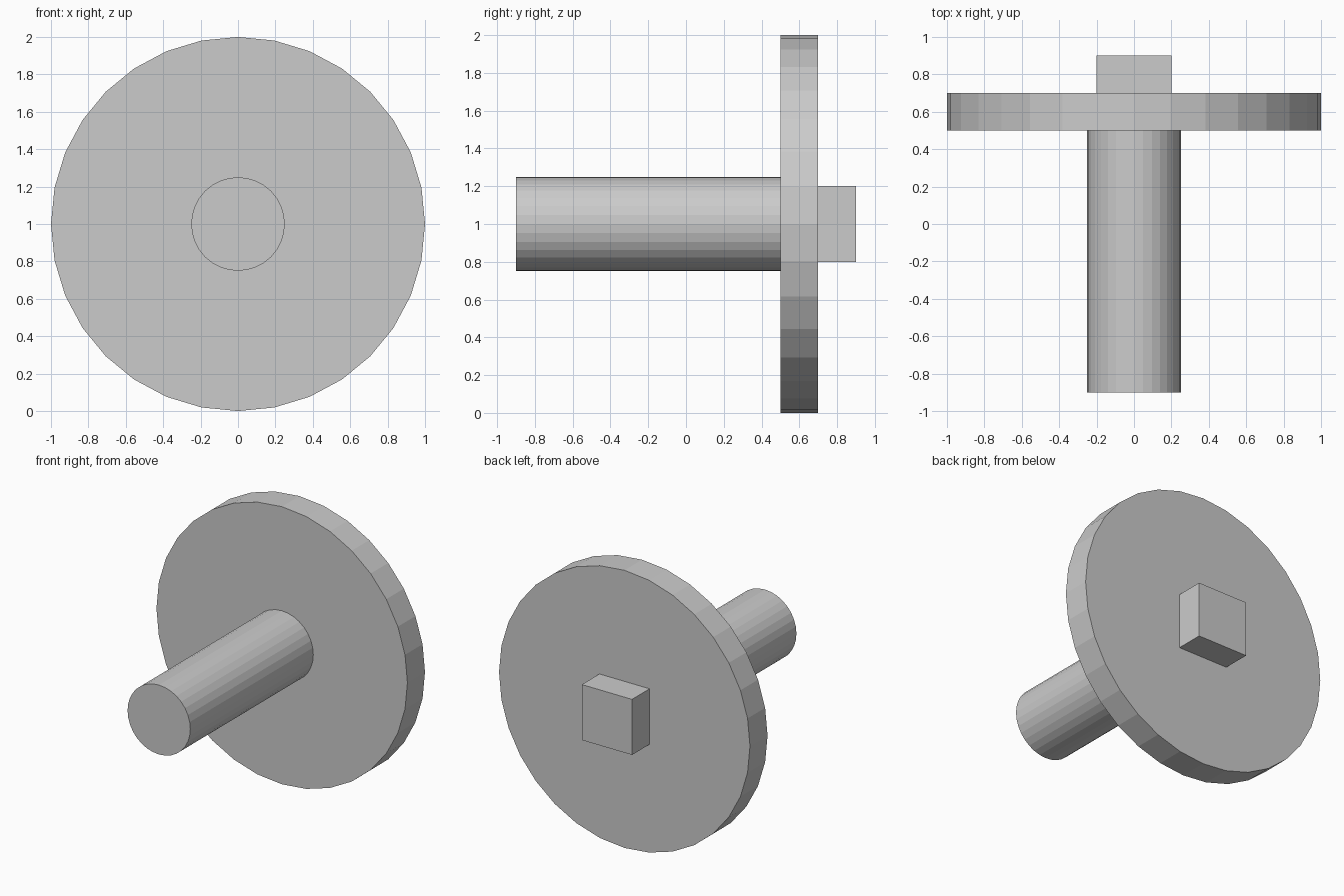
import bpy
from math import pi

# Remove the default object
cube = bpy.data.objects.get("Cube")
if cube:
    bpy.data.objects.remove(cube, do_unlink=True)

# One plain grey for every part
grey = bpy.data.materials.new("plain_grey")
grey.use_nodes = True
colour = (0.6, 0.6, 0.6, 1)
grey.diffuse_color = colour
grey.node_tree.nodes["Principled BSDF"].inputs["Base Color"].default_value = colour

AXIS_Z = 1.0  # height of the common axis


def finish(name):
    part = bpy.context.object
    part.name = name
    part.data.materials.append(grey)
    bpy.ops.object.transform_apply(location=False, rotation=True, scale=True)
    bpy.ops.object.shade_flat()


def round_part(name, radius, y0, y1):
    """Flat-sided cylinder lying along y."""
    bpy.ops.mesh.primitive_cylinder_add(
        vertices=32, radius=radius, depth=y1 - y0,
        location=(0, (y0 + y1) / 2, AXIS_Z), rotation=(pi / 2, 0, 0))
    finish(name)


# Shaft, disc and the square peg behind it
round_part("shaft", 0.25, -0.9, 0.5)
round_part("disc", 1.0, 0.5, 0.7)

bpy.ops.mesh.primitive_cube_add(size=1, location=(0, 0.8, AXIS_Z))
bpy.context.object.scale = (0.4, 0.2, 0.4)
finish("square_peg")
